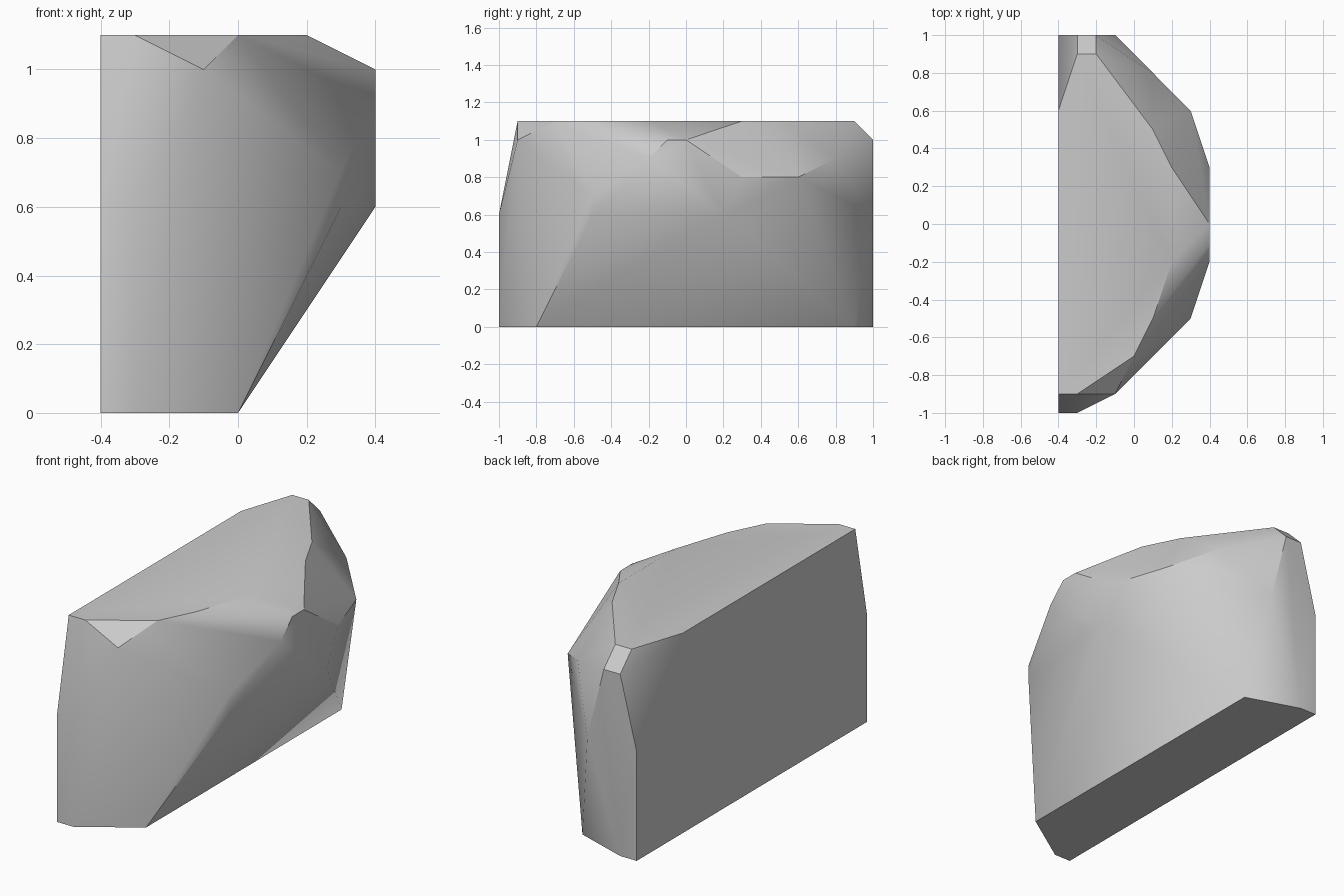
import bpy
import bmesh
import math

# Remove the default cube only
default_cube = bpy.data.objects.get("Cube")
if default_cube:
    bpy.data.objects.remove(default_cube, do_unlink=True)


def make_material(name, color):
    mat = bpy.data.materials.new(name)
    mat.use_nodes = True
    mat.diffuse_color = color
    mat.node_tree.nodes["Principled BSDF"].inputs["Base Color"].default_value = color
    return mat


def convex_rock(name, outlines, unit, material):
    """Wrap the corner points of every outline in one faceted hull."""
    bm = bmesh.new()
    for outline in outlines:
        for x, y, z in outline:
            bm.verts.new((x * unit, y * unit, z * unit))
    hull = bmesh.ops.convex_hull(bm, input=bm.verts[:])
    unused = {v for v in hull["geom_interior"] + hull["geom_unused"]
              if isinstance(v, bmesh.types.BMVert)}
    bmesh.ops.delete(bm, geom=list(unused), context="VERTS")
    # Merge coplanar triangles into clean facets
    bmesh.ops.dissolve_limit(bm, angle_limit=math.radians(0.5),
                             verts=bm.verts[:], edges=bm.edges[:])
    bmesh.ops.recalc_face_normals(bm, faces=bm.faces[:])
    mesh = bpy.data.meshes.new(name)
    bm.to_mesh(mesh)
    bm.free()
    mesh.materials.append(material)
    rock = bpy.data.objects.new(name, mesh)
    bpy.context.collection.objects.link(rock)
    return rock


# Outlines of the cliff, in tenths of a unit
base = [(-4, -10, 0), (-3, -10, 0), (0, -8, 0),
        (0, 9, 0), (-3, 10, 0), (-4, 10, 0)]
plateau = [(-4, -9, 11), (-3, -9, 11), (0, -7, 11), (1, -5, 11), (2, -2, 11),
           (2, 3, 11), (1, 5, 11), (-2, 9, 11), (-3, 9, 11), (-4, 6, 11)]
front_end = [(-4, -10, 6), (-3, -10, 6), (-1, -9, 10)]
outcrop = [(3, -5, 6), (3, -5, 7), (4, -2, 9), (4, -1, 10), (4, 0, 10),
           (4, 3, 8), (4, 2, 6), (4, 1, 6)]
back_end = [(3, 6, 8), (1, 8, 9), (-1, 10, 6),
            (-2, 10, 10), (-3, 10, 10), (-4, 10, 6)]

# Build the cliff, soft across shallow facets and crisp on sharp edges
stone = make_material("grey stone", (0.6, 0.6, 0.6, 1.0))
cliff = convex_rock("cliff_rock", [base, plateau, front_end, outcrop, back_end],
                    0.1, stone)
bpy.ops.object.select_all(action="DESELECT")
cliff.select_set(True)
bpy.context.view_layer.objects.active = cliff
bpy.ops.object.shade_smooth_by_angle(angle=math.radians(30))
